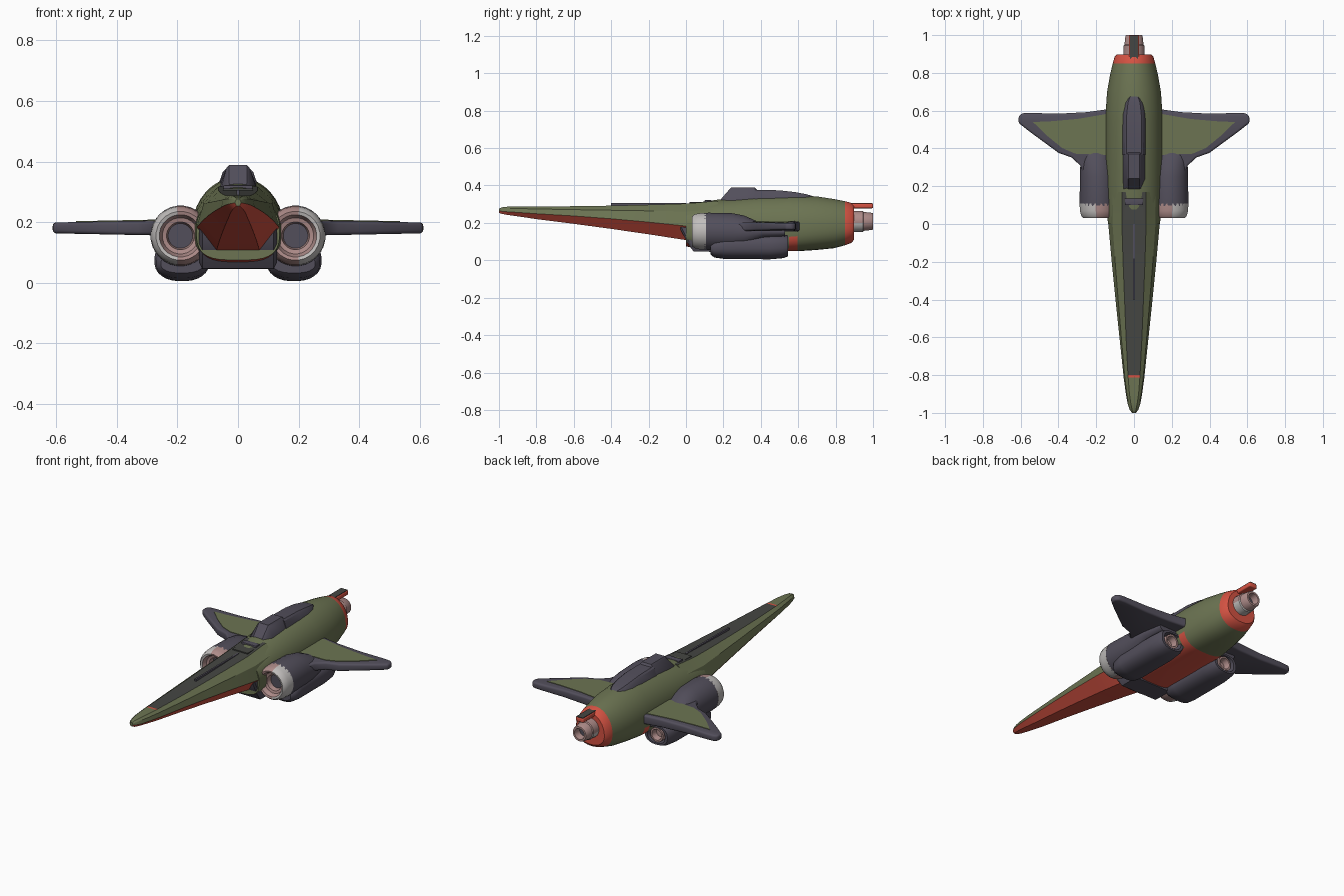
import bpy, bmesh, math
from mathutils import Vector

if "Cube" in bpy.data.objects:
    bpy.data.objects.remove(bpy.data.objects["Cube"])

def material(name, rgb):
    m = bpy.data.materials.new(name)
    m.diffuse_color = (*rgb, 1)
    m.use_nodes = True
    m.node_tree.nodes["Principled BSDF"].inputs["Base Color"].default_value = m.diffuse_color
    return m

GREEN, DARK, RED, PINK, GREY, STRIP = range(6)
MATS = [material("olive green", (0.150, 0.175, 0.085)),
        material("slate violet", (0.085, 0.077, 0.105)),
        material("signal red", (0.66, 0.085, 0.055)),
        material("dusty pink", (0.42, 0.26, 0.25)),
        material("light grey", (0.53, 0.51, 0.50)),
        material("charcoal", (0.060, 0.062, 0.056))]

def finish(name, bm, rule, angle=35, bevel=0):
    """rule is a colour index or a function of face centre and normal"""
    bmesh.ops.recalc_face_normals(bm, faces=bm.faces)
    if bevel:
        sharp = [e for e in bm.edges if e.calc_face_angle(0) > math.radians(40)]
        bmesh.ops.bevel(bm, geom=sharp, offset=bevel, segments=3, profile=0.5, affect='EDGES')
    bm.normal_update()
    for f in bm.faces:
        f.material_index = rule(f.calc_center_median(), f.normal) if callable(rule) else rule
    me = bpy.data.meshes.new(name)
    bm.to_mesh(me)
    bm.free()
    for m in MATS:
        me.materials.append(m)
    ob = bpy.data.objects.new(name, me)
    bpy.context.collection.objects.link(ob)
    bpy.ops.object.select_all(action='DESELECT')
    ob.select_set(True)
    bpy.context.view_layer.objects.active = ob
    bpy.ops.object.shade_smooth_by_angle(angle=math.radians(angle))
    return ob

def loft(name, rings, rule, angle=35, bevel=0):
    bm = bmesh.new()
    vs = [[bm.verts.new(p) for p in r] for r in rings]
    n = len(rings[0])
    for a, b in zip(vs, vs[1:]):
        for i in range(n):
            j = (i + 1) % n
            bm.faces.new((a[i], a[j], b[j], b[i]))
    bm.faces.new(vs[0])
    bm.faces.new(vs[-1])
    return finish(name, bm, rule, angle, bevel)

def mirrored(half, y):
    """closed ring from right-hand (x, z) points, top to bottom"""
    return [(x, y, z) for x, z in half] + [(-x, y, z) for x, z in reversed(half)]

def oval(y, cx, cz, rx, up, down, e_up=1.0, e_down=1.0, n=28):
    ring = []
    for i in range(n):
        t = 2 * math.pi * (i + 0.5) / n
        c, s = math.cos(t), math.sin(t)
        e = e_up if s > 0 else e_down
        ring.append((cx + rx * math.copysign(abs(c) ** e, c), y,
                     cz + (up if s > 0 else down) * math.copysign(abs(s) ** e, s)))
    return ring

def circles(cx, cz, profile, n=24):
    return [oval(y, cx, cz, r, r, r, n=n) for y, r in profile]

def box(name, x, y, z, rule, bevel=0):
    return loft(name, [mirrored([(x, z[1]), (x, z[0])], v) for v in y], rule, 35, bevel)

# long nose: flat charcoal deck, green flanks, red keel
def nose_ring(y, w, s, zt, zm, zb):
    return mirrored([(s, zt), ((s + w) / 2 + 0.1 * w, zt - 0.35 * (zt - zm)),
                     (w, zm), (0.52 * w, zb)], y)

def nose_rule(c, n):
    if n.z > 0.8 and abs(c.x) < 1e-3:
        return STRIP if c.y > -0.8 else RED if c.y > -0.812 else GREEN
    return RED if n.z < -0.05 else GREEN

loft("nose", [nose_ring(*r) for r in [
    (-1.0, .010, .004, .276, .264, .254), (-.985, .022, .010, .283, .262, .248),
    (-.95, .034, .017, .287, .259, .242), (-.9, .043, .024, .288, .256, .235),
    (-.812, .055, .031, .288, .250, .222), (-.8, .056, .032, .288, .249, .220),
    (-.6, .077, .042, .289, .237, .195), (-.4, .098, .050, .292, .222, .168),
    (-.2, .118, .058, .297, .204, .139), (0, .136, .064, .303, .183, .108),
    (.17, .136, .064, .318, .183, .10)]], nose_rule, 25)
box("deck_slot", .005, (-.4, .0), (.288, .3055), DARK)
box("deck_step", .048, (.10, .135), (.30, .322), DARK, .003)
box("deck_hatch", .05, (.02, .09), (.30, .311), STRIP)

# main fuselage
def body_rule(c, n):
    if c.y > 0.85 or (.55 < c.y < .6 and c.z < .14):
        return RED
    return RED if n.z < -0.8 and c.y < .55 and abs(c.x) < .11 else GREEN

loft("fuselage", [oval(y, 0, .18, w, t - .18, .18 - b, 1.0, e, 36) for y, w, t, b, e in [
    (0, .138, .300, .075, .6), (.08, .144, .312, .055, .6), (.17, .148, .325, .05, .6),
    (.37, .151, .343, .048, .6), (.55, .151, .349, .048, .65), (.595, .150, .348, .048, .7),
    (.70, .143, .342, .055, .8), (.79, .127, .328, .064, .85), (.85, .113, .316, .080, .9),
    (.885, .103, .307, .093, .9), (.897, .092, .295, .108, .9)]], body_rule)

# slanted chin block below the nose root
loft("chin_block", [mirrored([(.128, .19), (.128, z + .02), (.118, z)], y) for y, z in [
    (-.03, .165), (.01, .09), (.04, .047), (.16, .045)]], DARK)

# canopy and the fairing behind it
def hump(name, rows):
    loft(name, [mirrored([(a * .8, t), (a, t - .008), (b, .315), (b + .004, .27)], y)
                for y, a, t, b in rows], DARK, 30)

hump("canopy", [(.185, .036, .325, .055), (.24, .038, .388, .060), (.37, .038, .388, .064),
                (.385, .038, .37, .064)])
hump("canopy_fairing", [(.365, .048, .377, .066), (.5, .050, .374, .068), (.58, .048, .365, .067),
                        (.64, .040, .354, .058), (.67, .028, .346, .042), (.685, .012, .335, .02)])

# tail barrel and the spar above it
def barrel_rule(c, n):
    if c.y < .951 and c.z < .195:
        return GREY
    return DARK if abs(c.x) < .02 and abs(c.z - .208) < .02 and c.y < .98 else PINK

loft("tail_barrel", circles(0, .208, [(.86, .058), (.945, .056), (.95, .051), (.995, .046),
                                      (1.0, .043), (1.0, .032), (.96, .026)]), barrel_rule)
box("tail_spar", .026, (.85, 1.0), (.278, .304), RED, .006)
box("tail_spar_top", .021, (.865, .997), (.300, .307), STRIP)

for side, tag in ((1, "right"), (-1, "left")):
    X = side * .19

    # round intake engine that fairs into the wing
    def lip_rule(c, n):
        return GREY if c.y < .105 and c.x * side > .205 and \
            math.hypot(c.x - X, c.z - .155) > .068 else PINK

    loft("intake_" + tag, circles(X, .155, [
        (.108, .099), (.07, .097), (.045, .091), (.033, .081), (.036, .070),
        (.062, .060), (.066, .046), (.10, .040)]), lip_rule, 40)
    loft("engine_" + tag, [oval(y, side * x, z, rx, rz, rz) for y, x, z, rx, rz in [
        (.095, .19, .155, .097, .098), (.12, .19, .155, .099, .100), (.25, .19, .153, .096, .099),
        (.31, .195, .152, .090, .088), (.36, .20, .152, .085, .066),
        (.41, .20, .152, .08, .042), (.53, .19, .15, .07, .03)]], DARK)

    # lower pod with a nozzle at its rear
    loft("pod_" + tag, [oval(y, side * x, z, rx, rz, rz, .75, .85) for y, x, z, rx, rz in [
        (.13, .185, .062, .070, .030), (.15, .185, .065, .086, .050), (.21, .185, .072, .091, .066),
        (.45, .185, .073, .090, .068), (.52, .185, .075, .084, .064),
        (.545, .185, .077, .074, .056), (.545, .185, .077, .058, .046),
        (.50, .185, .077, .054, .043)]], DARK)
    loft("nozzle_" + tag, circles(side * .185, .077, [
        (.48, .044), (.54, .042), (.54, .032), (.505, .024)], 16), PINK)

    # swept wing slab with a green panel on top
    def slab(name, outline, top, bottom, rule, bevel=0):
        bm = bmesh.new()
        rings = [[bm.verts.new((side * x, y, .181 + k * (.030 - .02 * x) + d)) for x, y in outline]
                 for k, d in (top, bottom)]
        bm.faces.new(rings[0])
        bm.faces.new(rings[1])
        for i in range(len(outline)):
            j = (i + 1) % len(outline)
            bm.faces.new((rings[0][i], rings[0][j], rings[1][j], rings[1][i]))
        finish(name, bm, rule, 35, bevel)

    slab("wing_" + tag, [(.1, .62), (.15, .606), (.25, .592), (.4, .584), (.55, .588), (.595, .586),
                         (.612, .568), (.611, .535), (.55, .487), (.4, .377), (.33, .352),
                         (.285, .31), (.27, .27), (.1, .27)], (1, 0), (-1, 0), DARK, .011)
    slab("wing_panel_" + tag, [(.12, .365), (.31, .372), (.38, .402), (.46, .467), (.535, .540),
                               (.45, .543), (.3, .556), (.16, .580), (.12, .59)],
         (1, .003), (1, -.004), GREEN)
